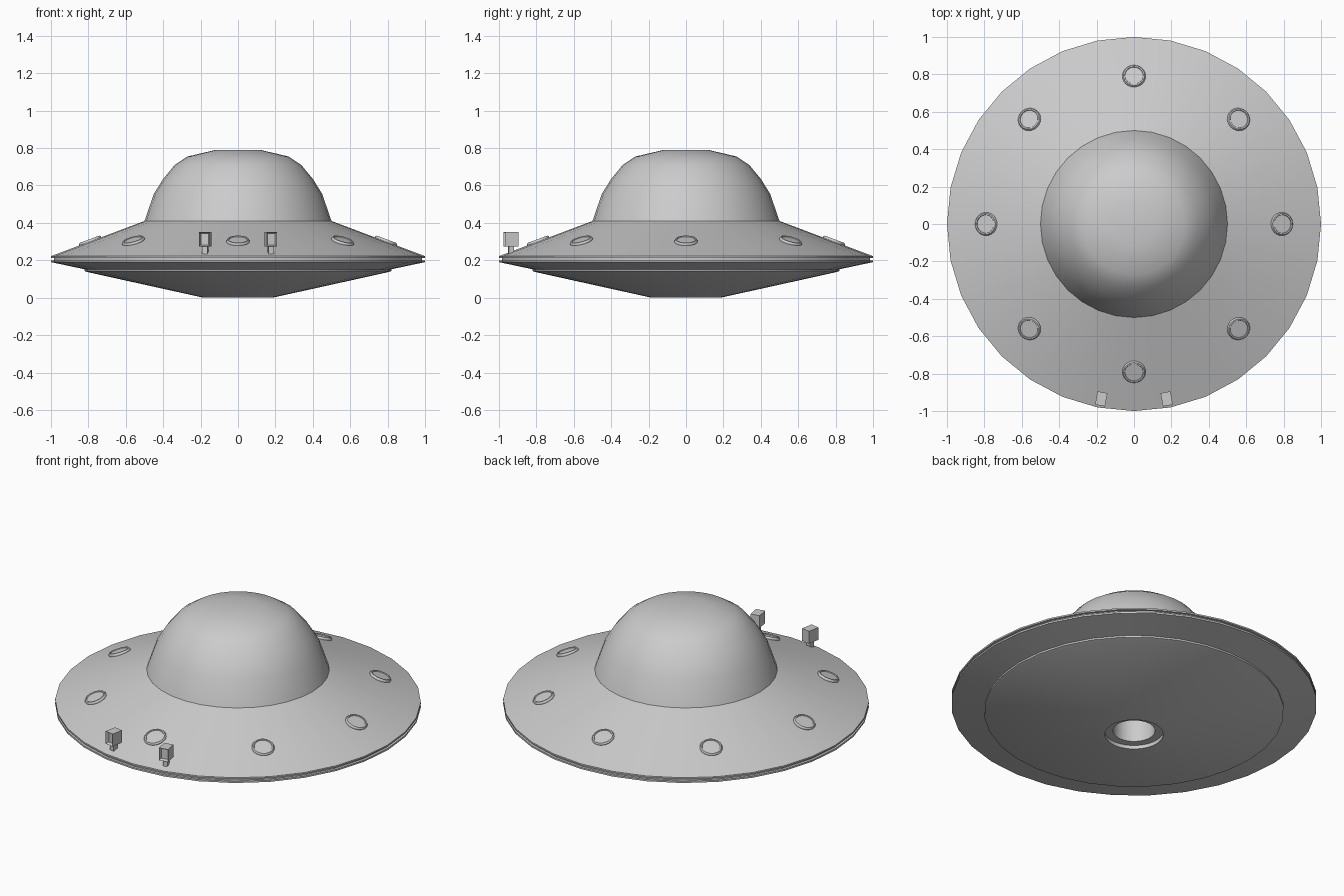
import bpy, bmesh, math
from mathutils import Matrix, Vector

if "Cube" in bpy.data.objects:
    bpy.data.objects.remove(bpy.data.objects["Cube"])

SEG = 32


def material(name, v):
    m = bpy.data.materials.new(name)
    m.diffuse_color = (v, v, v, 1)
    m.use_nodes = True
    m.node_tree.nodes["Principled BSDF"].inputs["Base Color"].default_value = m.diffuse_color
    return m


GREY = material("hull grey", 0.6)


def finish(name, bm, angle=25):
    bmesh.ops.remove_doubles(bm, verts=bm.verts, dist=1e-5)
    me = bpy.data.meshes.new(name)
    bm.to_mesh(me)
    bm.free()
    ob = bpy.data.objects.new(name, me)
    bpy.context.collection.objects.link(ob)
    me.materials.append(GREY)
    bpy.ops.object.select_all(action='DESELECT')
    ob.select_set(True)
    bpy.context.view_layer.objects.active = ob
    bpy.ops.object.shade_smooth_by_angle(angle=math.radians(angle))
    return ob


def lathe(name, profile, seg=SEG, angle=25, matrix=None):
    """Turn an (r, z) profile, listed from bottom to top, about z."""
    bm = bmesh.new()
    rings = []
    for r, z in profile:
        n = 1 if r == 0 else seg
        rings.append([bm.verts.new((r * math.cos(2 * math.pi * i / seg),
                                    r * math.sin(2 * math.pi * i / seg), z)) for i in range(n)])
    for a, b in zip(rings, rings[1:]):
        for i in range(seg):
            j = (i + 1) % seg
            quad = [a[i % len(a)], a[j % len(a)], b[j % len(b)], b[i % len(b)]]
            bm.faces.new(list(dict.fromkeys(quad)))
    if matrix:
        bm.transform(matrix)
    return finish(name, bm, angle)


# saucer: belly with central well, underside step, grooved rim, sloped top
lathe("saucer_hull", [
    (0, 0.2), (0.115, 0.2), (0.115, 0.022), (0.16, 0.022), (0.16, 0.0), (0.185, 0.0),
    (0.805, 0.137), (0.82, 0.142), (0.82, 0.152), (1.0, 0.19), (1.0, 0.2), (0.985, 0.2),
    (0.985, 0.213), (1.0, 0.213), (1.0, 0.222), (0.5, 0.41)])

# dome
lathe("dome", [
    (0.5, 0.41), (0.45, 0.555), (0.4, 0.635), (0.338, 0.71), (0.27, 0.755),
    (0.12, 0.79), (0, 0.79)], angle=40)

# ring of eight round lamps lying on the slope
tilt = math.atan2(0.188, 0.5)
for k in range(8):
    m = (Matrix.Rotation(k * math.pi / 4, 4, 'Z') @ Matrix.Translation((0.79, 0, 0.300))
         @ Matrix.Rotation(tilt, 4, 'Y'))
    lathe("porthole_%d" % (k + 1), [
        (0.062, -0.01), (0.062, 0.005), (0.057, 0.013), (0.05, 0.013),
        (0.048, 0.009), (0, 0.009)], seg=24, matrix=m)


def box(bm, size, centre):
    m = Matrix.Translation(centre) @ Matrix.Diagonal((*size, 1))
    return bmesh.ops.create_cube(bm, size=1, matrix=m)["verts"]


# two headlights on short posts, turned to face outward
for side, label in ((-1, "left"), (1, "right")):
    bm = bmesh.new()
    box(bm, (0.054, 0.072, 0.075), (0, 0, 0.3125))
    bm.normal_update()
    front = [f for f in bm.faces if f.normal.y < -0.9]
    bmesh.ops.inset_region(bm, faces=front, thickness=0.008)
    bmesh.ops.translate(bm, verts=front[0].verts, vec=(0, 0.02, 0))
    box(bm, (0.028, 0.028, 0.055), (0, 0, 0.2525))
    bm.transform(Matrix.Translation((side * 0.175, -0.935, 0))
                 @ Matrix.Rotation(side * math.radians(10.6), 4, 'Z'))
    finish("headlight_" + label, bm)
